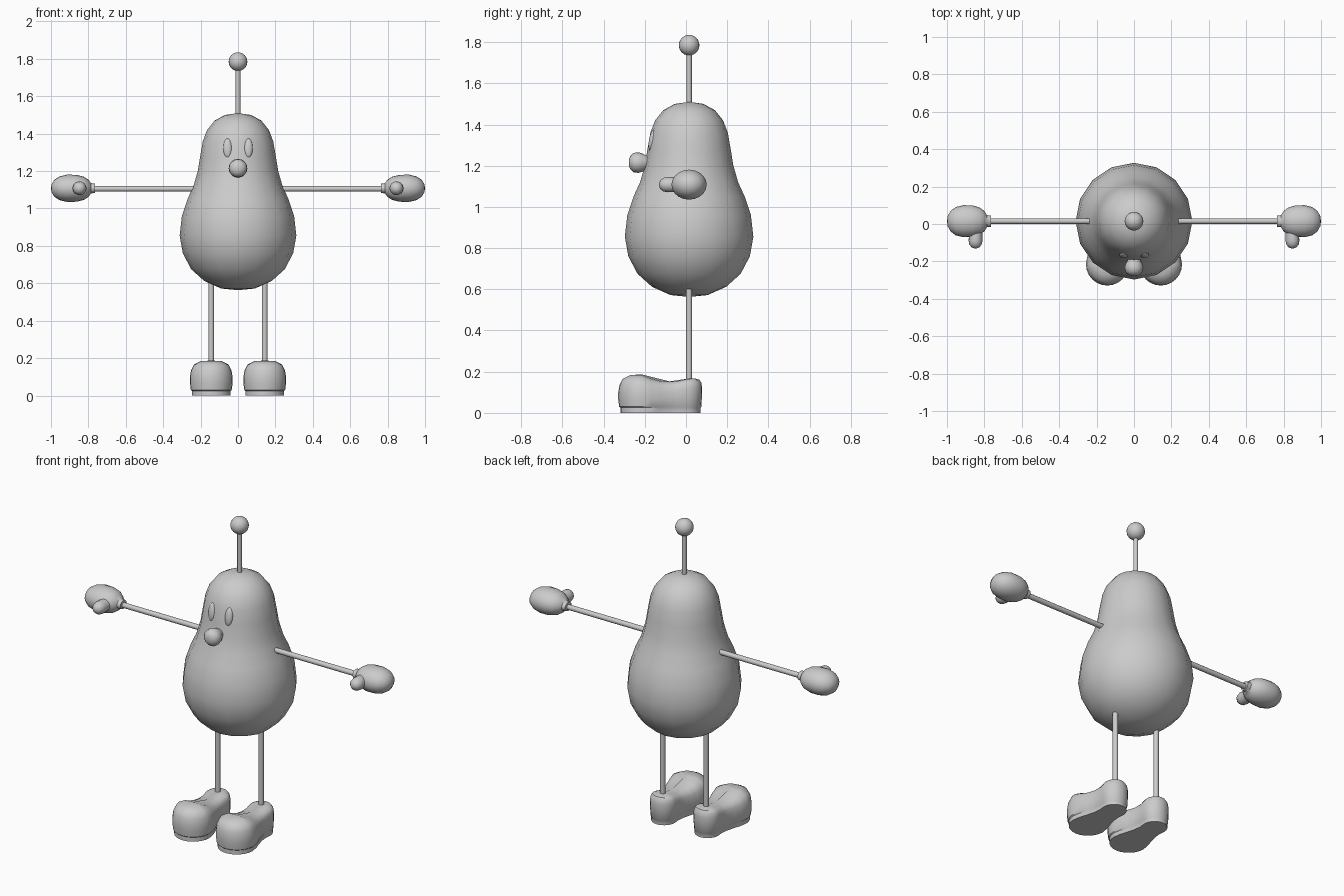
import bpy, bmesh, math
from mathutils import Vector, Matrix

cube = bpy.data.objects.get("Cube")
if cube:
    bpy.data.objects.remove(cube, do_unlink=True)

CY = 0.015  # depth of the body axis

grey = bpy.data.materials.new("plain grey")
grey.use_nodes = True
colour = (0.6, 0.6, 0.6, 1)
grey.diffuse_color = colour
grey.node_tree.nodes["Principled BSDF"].inputs["Base Color"].default_value = colour


def finish(name, bm, angle=50):
    """Turn a bmesh into a shaded, coloured object."""
    bmesh.ops.remove_doubles(bm, verts=bm.verts, dist=0.0005)
    bmesh.ops.recalc_face_normals(bm, faces=bm.faces)
    mesh = bpy.data.meshes.new(name)
    bm.to_mesh(mesh)
    bm.free()
    mesh.materials.append(grey)
    obj = bpy.data.objects.new(name, mesh)
    bpy.context.collection.objects.link(obj)
    bpy.ops.object.select_all(action="DESELECT")
    obj.select_set(True)
    bpy.context.view_layer.objects.active = obj
    bpy.ops.object.shade_smooth_by_angle(angle=math.radians(angle))
    return obj


def skin(bm, rings):
    """Bridge closed rings of points and cap the open ends."""
    rows = [[bm.verts.new(p) for p in ring] for ring in rings]
    n = len(rows[0])
    for a, b in zip(rows, rows[1:]):
        for i in range(n):
            j = (i + 1) % n
            bm.faces.new((a[i], a[j], b[j], b[i]))
    bm.faces.new(rows[0])
    bm.faces.new(rows[-1])


def lathe(name, profile, origin, axis=(0, 0, 1), sides=16, stretch=(1, 1, 1)):
    """Revolve (radius, height) pairs about an axis through origin."""
    turn = Vector((0, 0, 1)).rotation_difference(Vector(axis)).to_matrix()
    rings = []
    for r, h in profile:
        ring = []
        for i in range(sides):
            a = math.tau * i / sides
            p = turn @ Vector((max(r, 1e-5) * math.cos(a), max(r, 1e-5) * math.sin(a), h))
            ring.append(Vector(origin) + Vector([c * s for c, s in zip(p, stretch)]))
        rings.append(ring)
    bm = bmesh.new()
    skin(bm, rings)
    return finish(name, bm)


def rod(name, start, end, radius):
    d = Vector(end) - Vector(start)
    return lathe(name, [(radius, 0), (radius, d.length)], start, d.normalized(), 12)


def ball(name, centre, radii, tilt=0):
    bm = bmesh.new()
    bmesh.ops.create_uvsphere(bm, u_segments=20, v_segments=12, radius=1)
    bm.transform(Matrix.Translation(centre) @ Matrix.Rotation(tilt, 4, "X")
                 @ Matrix.Diagonal((*radii, 1)))
    return finish(name, bm)


# Pear-shaped body
lathe("body", [(0, 0.563), (0.09, 0.572), (0.18, 0.612), (0.25, 0.675),
               (0.295, 0.76), (0.312, 0.855), (0.30, 0.96), (0.27, 1.05),
               (0.238, 1.12), (0.215, 1.2), (0.202, 1.28), (0.188, 1.36),
               (0.165, 1.42), (0.125, 1.47), (0.07, 1.5), (0, 1.51)],
      (0, CY, 0))

# Antenna
rod("antenna_stem", (0, CY, 1.49), (0, CY, 1.76), 0.013)
ball("antenna_ball", (0, CY, 1.785), (0.05, 0.05, 0.05))

# Bulb nose with a narrower root
lathe("nose", [(0.034, 0), (0.035, 0.045), (0.044, 0.06), (0.05, 0.082),
               (0.047, 0.104), (0.033, 0.12), (0.018, 0.126), (0, 0.128)],
      (0, -0.15, 1.215), (0, -1, 0))


def add_foot(name, cx):
    """Rounded shoe: an outline shrunk onto a spine at rising heights."""
    toe, heel, toe_r, heel_r = -0.215, 0.002, 0.114, 0.076
    outline = []  # pairs of spine depth and offset from the spine
    for i in range(13):
        a = math.pi + math.pi * i / 12
        outline.append((toe, toe_r * math.cos(a), toe_r * math.sin(a)))
    waist = [(-0.17, 0.106), (-0.125, 0.09), (-0.08, 0.077), (-0.04, 0.072)]
    outline += [(y, w, 0) for y, w in waist]
    for i in range(11):
        a = math.pi * i / 10
        outline.append((heel, heel_r * math.cos(a), heel_r * math.sin(a)))
    outline += [(y, -w, 0) for y, w in reversed(waist)]

    def height(y):
        t = (y - toe) / (heel - toe)
        return 0.187 - 0.022 * t - 0.022 * math.sin(math.pi * t)

    levels = [(0.91, 0), (0.91, 0.025), (0.96, 0.03), (1, 0.35), (1, 0.52),
              (0.95, 0.72), (0.82, 0.88), (0.5, 0.98), (0.02, 1)]
    rings = []
    for k, (s, f) in enumerate(levels):
        ring = []
        for y, dx, dy in outline:
            t = (y - toe) / (heel - toe)
            z = f if k < 3 else f ** (1 - 0.5 * t) * height(y)
            if dy > 0 and k > 2:
                z += 0.12 * dy * s * f  # raised heel rim
            ring.append((cx + dx * s, y + dy * s, z))
        rings.append(ring)
    bm = bmesh.new()
    skin(bm, rings)
    finish(name, bm, 40)


for side, s in (("left", 1), ("right", -1)):
    # Eyes lying on the face
    ball(side + "_eye", (s * 0.055, -0.163, 1.322), (0.024, 0.017, 0.053), math.radians(-9))

    # Arm, cuff, mitten and thumb
    rod(side + "_arm", (s * 0.2, CY, 1.105), (s * 0.79, CY, 1.105), 0.015)
    lathe(side + "_hand", [(0.028, 0), (0.03, 0.022), (0.05, 0.035), (0.068, 0.06),
                           (0.079, 0.1), (0.08, 0.15), (0.07, 0.19), (0.05, 0.218),
                           (0.025, 0.232), (0, 0.236)],
          (s * 0.764, CY, 1.108), (s, 0, 0), 20, (1, 1.07, 0.91))
    lathe(side + "_thumb", [(0.036, 0), (0.036, 0.06), (0.037, 0.08), (0.033, 0.1),
                            (0.02, 0.116), (0, 0.122)],
          (s * 0.845, -0.01, 1.108), Vector((s * 0.03, -1, 0)).normalized(), 16)

    # Leg and shoe
    rod(side + "_leg", (s * 0.143, CY, 0.14), (s * 0.143, CY, 0.66), 0.015)
    add_foot(side + "_shoe", s * 0.143)
